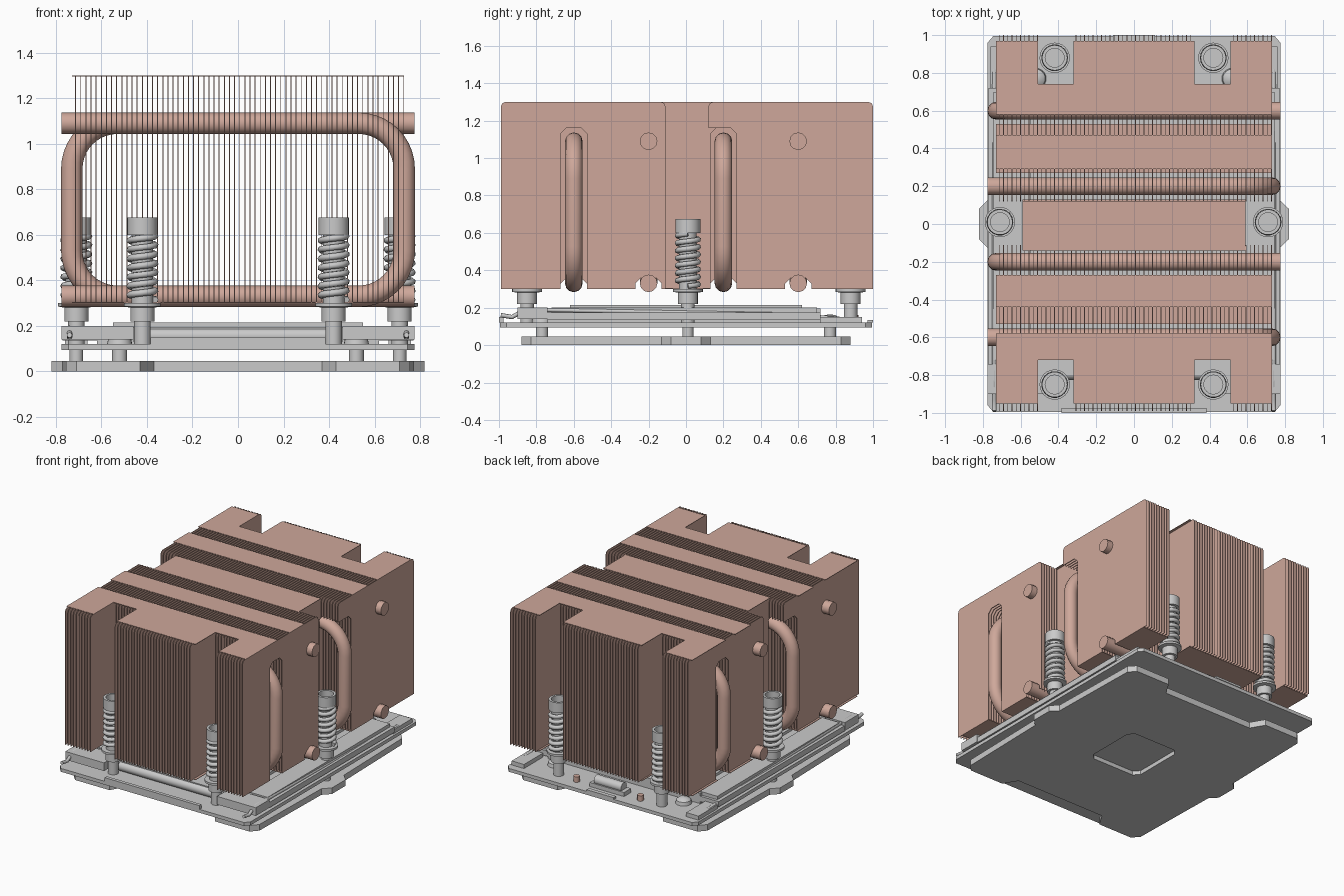
import bpy, bmesh
from math import sin, cos, pi, radians
from mathutils import Vector

old = bpy.data.objects.get("Cube")
if old:
    bpy.data.objects.remove(old)


def material(name, rgb):
    m = bpy.data.materials.new(name)
    m.use_nodes = True
    m.diffuse_color = (*rgb, 1)
    m.node_tree.nodes["Principled BSDF"].inputs["Base Color"].default_value = (*rgb, 1)
    return m


COPPER = material("copper", (0.62, 0.39, 0.325))
STEEL = material("light_grey_metal", (0.59, 0.59, 0.59))


def finish(name, bm, mat, smooth=False):
    bmesh.ops.recalc_face_normals(bm, faces=bm.faces)
    me = bpy.data.meshes.new(name)
    bm.to_mesh(me)
    bm.free()
    ob = bpy.data.objects.new(name, me)
    bpy.context.collection.objects.link(ob)
    me.materials.append(mat)
    if smooth:
        bpy.ops.object.select_all(action='DESELECT')
        ob.select_set(True)
        bpy.context.view_layer.objects.active = ob
        bpy.ops.object.shade_smooth_by_angle(angle=radians(35))
    return ob


def add_box(bm, x0, x1, y0, y1, z0, z1):
    vs = bmesh.ops.create_cube(bm, size=1)["verts"]
    for v in vs:
        v.co = Vector((x1 if v.co.x > 0 else x0, y1 if v.co.y > 0 else y0,
                       z1 if v.co.z > 0 else z0))


def box(name, *dims, mat=STEEL):
    bm = bmesh.new()
    add_box(bm, *dims)
    return finish(name, bm, mat)


def add_prism(bm, pts, depth):
    face = bm.faces.new([bm.verts.new(p) for p in pts])
    ext = bmesh.ops.extrude_face_region(bm, geom=[face])["geom"]
    bmesh.ops.translate(bm, vec=depth, verts=[g for g in ext if isinstance(g, bmesh.types.BMVert)])


def lathe(name, profile, x, y, mat=STEEL, steps=24):
    bm = bmesh.new()
    vs = [bm.verts.new((r, 0, z)) for r, z in profile]
    es = [bm.edges.new(p) for p in zip(vs, vs[1:])]
    bmesh.ops.spin(bm, geom=vs + es, axis=(0, 0, 1), cent=(0, 0, 0), angle=2 * pi, steps=steps)
    bmesh.ops.remove_doubles(bm, verts=bm.verts, dist=1e-4)
    ob = finish(name, bm, mat, True)
    ob.location = (x, y, 0)


def tube(name, pts, radius, mat, res=4):
    cu = bpy.data.curves.new(name, 'CURVE')
    cu.dimensions = '3D'
    cu.bevel_depth, cu.bevel_resolution, cu.use_fill_caps = radius, res, True
    sp = cu.splines.new('POLY')
    sp.points.add(len(pts) - 1)
    for p, co in zip(sp.points, pts):
        p.co = (*co, 1)
    sp.use_smooth = True
    cu.materials.append(mat)
    ob = bpy.data.objects.new(name, cu)
    bpy.context.collection.objects.link(ob)


# Fin stack: thin upright plates, notched for pipes and screws
BOT, TOP = 0.3, 1.3
PIPES = {-0.6: 1, -0.2: -1, 0.2: 1, 0.6: -1}   # pipe y: side of its bend


def y_limits(x):
    return (-0.72, 0.74) if 0.32 < abs(x) < 0.51 else (-0.99, 1.0)


def fin_panel(bm, x, y0, y1):
    c = 0.012
    pts = [(y0, TOP - c * 2), (y0 + c * 0.6, TOP - c * 0.6), (y0 + c * 2, TOP),
           (y1 - c * 2, TOP), (y1 - c * 0.6, TOP - c * 0.6), (y1, TOP - c * 2)]
    left_open = right_open = False
    notches = []
    for yc, side in sorted(PIPES.items(), reverse=True):
        if not y0 < yc < y1:
            continue
        tall = side * x > 0.5
        h = 1.16 if tall else 0.36
        a, b = yc - 0.07, yc + 0.07
        if tall and b > y1 - 0.03:
            right_open = True
            notches += [(y1, h), (a + 0.03, h), (a, h - 0.03), (a, BOT)]
        elif tall and a < y0 + 0.03:
            left_open = True
            notches += [(b, BOT), (b, h - 0.03), (b - 0.03, h), (y0, h)]
        else:
            notches += [(b, BOT), (b, h - 0.03), (b - 0.03, h),
                        (a + 0.03, h), (a, h - 0.03), (a, BOT)]
    if not right_open:
        pts.append((y1, BOT))
    pts += notches
    if not left_open:
        pts.append((y0, BOT))
    add_prism(bm, [(x, y, z) for y, z in pts], (0.004, 0, 0))


bm = bmesh.new()
COUNT = 65
for i in range(COUNT):
    x = -0.715 + i * 1.441 / (COUNT - 1)
    lo, hi = y_limits(x)
    if abs(x) > 0.59:
        fin_panel(bm, x, lo, -0.11)
        fin_panel(bm, x, 0.12, hi)
    else:
        fin_panel(bm, x, lo, hi)
finish("cooling_fins", bm, COPPER)

# Folded flanges closing the top and bottom of the stack between the pipe slots
COLUMNS = [-0.73, -0.59, -0.51, -0.32, 0.32, 0.51, 0.59, 0.73]
top_strips = [(-0.95, -0.58), (-0.44, -0.27), (-0.14, 0.12), (0.29, 0.47), (0.58, 0.97)]
low_strips = [(-0.95, -0.67), (-0.53, -0.27), (-0.13, 0.13), (0.27, 0.53), (0.67, 0.97)]
for name, strips, z in (("top_flanges", top_strips, TOP - 0.004), ("bottom_flanges", low_strips, BOT)):
    bm = bmesh.new()
    for x0, x1 in zip(COLUMNS, COLUMNS[1:]):
        mid = (x0 + x1) / 2
        lo, hi = y_limits(mid)
        for a, b in strips:
            a, b = max(a, lo), min(b, hi)
            if abs(mid) > 0.59 and abs(a + b) < 0.1:
                continue
            add_box(bm, x0, x1, a, b, z, z + 0.004)
    finish(name, bm, COPPER)

# Heat pipes: U-shaped loops bending on alternate sides
for n, (y, s) in enumerate(PIPES.items()):
    R, zt, zb, xe = 0.2, 1.09, 0.33, 0.73
    path = [(-0.775, zt), (-0.74, zt)]
    path += [(xe - R + R * sin(t * pi / 20), zt - R + R * cos(t * pi / 20)) for t in range(11)]
    path += [(xe - R + R * cos(t * pi / 20), zb + R - R * sin(t * pi / 20)) for t in range(11)]
    path += [(-0.74, zb), (-0.775, zb)]
    tube(f"heat_pipe_{n + 1}", [(s * px, y, pz) for px, pz in path], 0.047, COPPER)

# Spring-loaded mounting screws
screws = [(sx * 0.42, y) for sx in (-1, 1) for y in (-0.85, 0.88)] + [(-0.71, 0.01), (0.71, 0.01)]
for n, (x, y) in enumerate(screws):
    lathe(f"screw_{n + 1}", [(0, 0.62), (0.05, 0.62), (0.05, 0.675), (0.067, 0.675), (0.067, 0.6),
                             (0.047, 0.6), (0.047, 0.3), (0.08, 0.3), (0.08, 0.285), (0.053, 0.28),
                             (0.053, 0.22), (0.036, 0.22), (0.036, 0.12), (0, 0.12)], x, y)
    turns, steps = 7, 18
    tube(f"spring_{n + 1}",
         [(x + 0.056 * cos(t * 2 * pi / steps), y + 0.056 * sin(t * 2 * pi / steps),
           0.315 + 0.28 * t / (turns * steps)) for t in range(turns * steps + 1)], 0.015, STEEL, 1)

# Backplate with side tabs, recessed ends and a centre window
bm = bmesh.new()
quarter = [(0.82, 0.08), (0.77, 0.13), (0.755, 0.83), (0.71, 0.88), (0.43, 0.88), (0.37, 0.78)]
outline = quarter + [(-x, y) for x, y in reversed(quarter)]
outline += [(-x, -y) for x, y in outline]
add_prism(bm, [(x, y, 0) for x, y in outline], (0, 0, 0.045))
plate = finish("backplate", bm, STEEL)
bm = bmesh.new()
corner = [(0.21, 0.18), (0.17, 0.22)]
window = corner + [(-x, y) for x, y in reversed(corner)]
window += [(-x, -y) for x, y in window]
add_prism(bm, [(x, y, -0.1) for x, y in window], (0, 0, 0.13))
cutter = finish("window_cutter", bm, STEEL)
cutter.hide_render = True
cutter.hide_set(True)
cut = plate.modifiers.new("window", 'BOOLEAN')
cut.operation, cut.object, cut.solver = 'DIFFERENCE', cutter, 'EXACT'

# Standoffs under the board and dome nuts above it
for sx in (-1, 1):
    lathe("side_standoff", [(0, 0.04), (0.03, 0.04), (0.03, 0.22), (0.052, 0.22), (0.052, 0.28)], sx * 0.71, 0.01)
    for y in (-0.77, 0.77):
        lathe("standoff", [(0, 0.04), (0.033, 0.04), (0.033, 0.1), (0, 0.1)], sx * 0.52, y)
        lathe("dome_nut", [(0, 0.165), (0.03, 0.16), (0.05, 0.145), (0.055, 0.12), (0, 0.12)], sx * 0.52, y)

# Circuit board and socket frame
bm = bmesh.new()
tip = [(0.775, 0.96), (0.745, 0.995)]
board = tip + [(-x, y) for x, y in reversed(tip)]
board += [(-x, -y) for x, y in board]
add_prism(bm, [(x, y, 0.095) for x, y in board], (0, 0, 0.025))
finish("circuit_board", bm, STEEL)

for s, side in ((1, "left"), (-1, "right")):
    xs = sorted((s * 0.62, s * 0.77))
    box(f"{side}_rail", *xs, -0.74, 0.72, 0.135, 0.175)
    box(f"{side}_rail_top", *sorted((s * 0.6, s * 0.745)), -0.72, 0.7, 0.175, 0.2)
    box(f"{side}_front_block", *sorted((s * 0.46, s * 0.775)), -0.9, -0.74, 0.14, 0.2)
    box(f"{side}_back_block", *sorted((s * 0.66, s * 0.76)), 0.72, 0.94, 0.12, 0.15)
    tube(f"{side}_lever", [(s * 0.74, -0.99, 0.16), (s * 0.74, -0.93, 0.15), (s * 0.74, -0.86, 0.19),
                           (s * 0.74, 0.5, 0.165), (s * 0.74, 0.82, 0.14)], 0.012, STEEL, 2)
box("socket_body", -0.62, 0.62, -0.74, 0.72, 0.12, 0.195)
box("heat_spreader", -0.55, 0.55, -0.62, 0.62, 0.195, 0.215)

# Front load bar and lip
box("front_bar", -0.46, 0.46, -0.8, -0.74, 0.13, 0.195)
box("front_lip", -0.385, 0.385, -1.0, -0.975, 0.12, 0.15)
tube("front_roller", [(-0.4, -0.79, 0.155), (0.4, -0.79, 0.155)], 0.035, STEEL)

# Rear latch with small copper posts
box("rear_latch", -0.14, 0.14, 0.84, 0.92, 0.12, 0.15)
tube("rear_latch_pin", [(-0.11, 0.88, 0.165), (0.11, 0.88, 0.165)], 0.035, STEEL)
box("rear_tab", -0.11, 0.11, 0.97, 1.0, 0.12, 0.135)
for x in (-0.26, 0.26):
    lathe("rear_post", [(0, 0.16), (0.022, 0.16), (0.022, 0.12), (0, 0.12)], x, 0.9, COPPER, 12)
